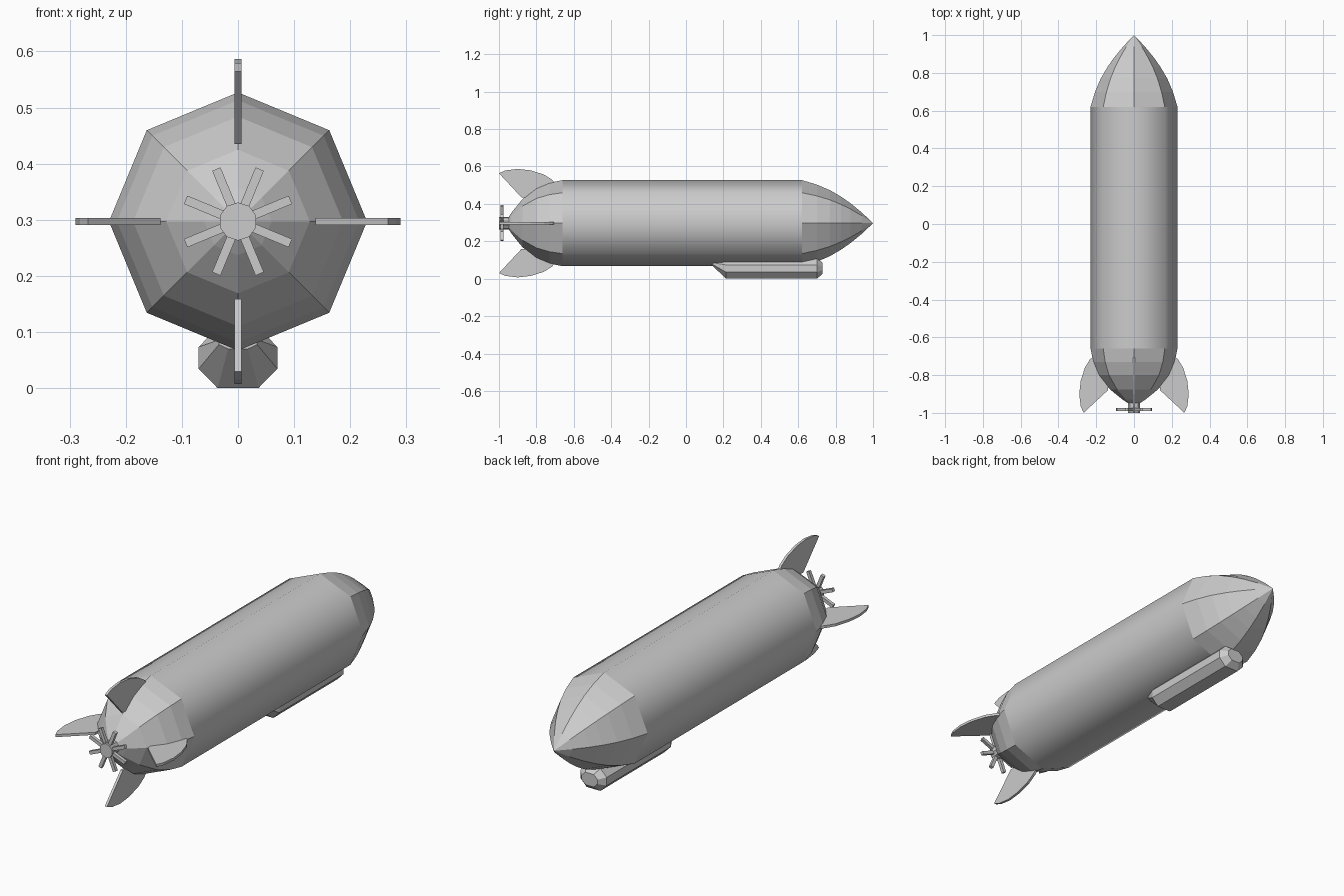
import bpy, bmesh, math
from mathutils import Matrix, Vector

if "Cube" in bpy.data.objects:
    bpy.data.objects.remove(bpy.data.objects["Cube"])

AXIS_Z = 0.297
R = 0.23


def finish(name, bm, smooth=False):
    bmesh.ops.recalc_face_normals(bm, faces=bm.faces)
    for f in bm.faces:
        f.smooth = smooth
    mesh = bpy.data.meshes.new(name)
    bm.to_mesh(mesh)
    bm.free()
    obj = bpy.data.objects.new(name, mesh)
    bpy.context.collection.objects.link(obj)
    return obj


def loft(name, rings, cap_start=False, cap_end=False, smooth=False):
    """Skin a list of equal-length point rings."""
    bm = bmesh.new()
    vs = [[bm.verts.new(p) for p in ring] for ring in rings]
    n = len(vs[0])
    for a, b in zip(vs, vs[1:]):
        for i in range(n):
            j = (i + 1) % n
            bm.faces.new((a[i], a[j], b[j], b[i]))
    if cap_start:
        bm.faces.new(vs[0])
    if cap_end:
        bm.faces.new(vs[-1])
    bmesh.ops.remove_doubles(bm, verts=bm.verts, dist=1e-5)
    return finish(name, bm, smooth)


def circle(y, r, n=8):
    return [(r * math.sin(2 * math.pi * i / n), y,
             AXIS_Z + r * math.cos(2 * math.pi * i / n)) for i in range(n)]


# Envelope: smooth eight-sided tube, faceted nose and tail
loft("envelope_tube", [circle(-0.66, R), circle(0.62, R)], smooth=True)
nose = [(0.62, R), (0.70, 0.206), (0.77, 0.176), (0.83, 0.141),
        (0.88, 0.106), (0.94, 0.057), (1.0, 0.0)]
loft("nose_cone", [circle(y, r) for y, r in nose])
tail = [(-0.66, R), (-0.73, 0.216), (-0.80, 0.187), (-0.875, 0.128),
        (-0.93, 0.06), (-0.95, 0.03)]
loft("tail_cone", [circle(y, r) for y, r in tail], cap_end=True)

# Four tail fins: (y, distance from axis)
fin_profile = [(-1.0, 0.267), (-0.965, 0.282), (-0.90, 0.29), (-0.83, 0.282),
               (-0.76, 0.26), (-0.715, 0.232), (-0.695, 0.205),
               (-0.70, 0.165), (-0.75, 0.14), (-0.88, 0.138)]
for k, side in enumerate(("top", "right", "bottom", "left")):
    turn = Matrix.Rotation(k * math.pi / 2, 3, 'Y')
    rings = [[turn @ Vector((x, y, d)) + Vector((0, 0, AXIS_Z))
              for y, d in fin_profile] for x in (-0.006, 0.006)]
    loft("fin_" + side, rings, cap_start=True, cap_end=True)

# Propeller hub and eight blades
loft("propeller_hub", [circle(-1.0, 0.034, 10), circle(-0.94, 0.034, 10)],
     cap_start=True, cap_end=True)
bm = bmesh.new()
for k in range(8):
    m = (Matrix.Translation((0, -0.983, AXIS_Z))
         @ Matrix.Rotation(math.radians(22.5 + 45 * k), 4, 'Y')
         @ Matrix.Translation((0, 0, 0.063))
         @ Matrix.Diagonal((0.016, 0.016, 0.076, 1)))
    bmesh.ops.create_cube(bm, size=1, matrix=m)
finish("propeller_blades", bm)


# Gondola: octagonal pod, sloped at the rear and bevelled at the front
def pod_ring(y, zc, hw, hh):
    pts = [(0.52, -1), (1, -0.36), (1, 0.36), (0.52, 1)]
    pts += [(-a, b) for a, b in reversed(pts)]
    return [(a * hw, y, zc + b * hh) for a, b in pts]


loft("gondola", [pod_ring(0.14, 0.082, 0.034, 0.012),
                 pod_ring(0.215, 0.054, 0.07, 0.054),
                 pod_ring(0.70, 0.054, 0.07, 0.054),
                 pod_ring(0.73, 0.056, 0.042, 0.030)],
     cap_start=True, cap_end=True)
